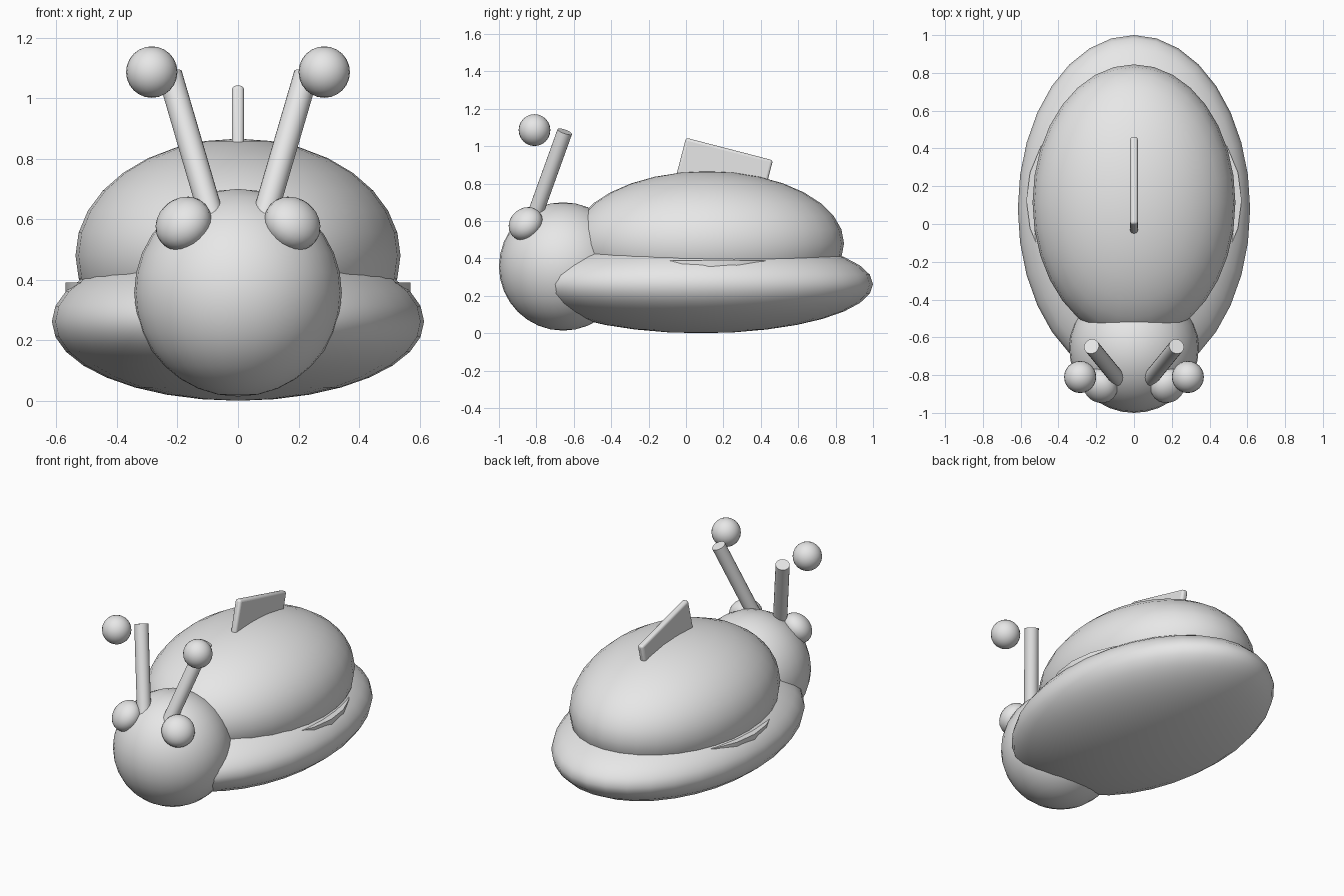
import bpy, math
from mathutils import Vector

if "Cube" in bpy.data.objects:
    bpy.data.objects.remove(bpy.data.objects["Cube"])

grey = bpy.data.materials.new("plain grey")
grey.diffuse_color = (0.8, 0.8, 0.8, 1)
grey.use_nodes = True
grey.node_tree.nodes["Principled BSDF"].inputs["Base Color"].default_value = grey.diffuse_color


def finish(name, angle=40):
    ob = bpy.context.object
    ob.name = name
    ob.data.materials.append(grey)
    bpy.ops.object.shade_smooth_by_angle(angle=math.radians(angle))
    return ob


def ball(name, loc, radii, axis=None, segments=32, rings=16):
    """Ellipsoid whose local z may be turned towards an axis."""
    bpy.ops.mesh.primitive_uv_sphere_add(segments=segments, ring_count=rings, location=loc)
    ob = bpy.context.object
    ob.scale = radii
    if axis:
        ob.rotation_euler = Vector(axis).to_track_quat('Z', 'Y').to_euler()
    return finish(name)


def rod(name, start, end, radius, segments):
    a, b = Vector(start), Vector(end)
    bpy.ops.mesh.primitive_cylinder_add(vertices=segments, radius=radius,
                                        depth=(b - a).length, location=(a + b) / 2)
    bpy.context.object.rotation_euler = (b - a).to_track_quat('Z', 'Y').to_euler()
    return finish(name)


# Body: broad foot, domed shell and round head
ball("foot", (0, 0.08, 0.262), (0.615, 0.92, 0.262))
ball("shell", (0, 0.113, 0.48), (0.537, 0.732, 0.386))
ball("head", (0, -0.657, 0.357), (0.343, 0.343, 0.343))

# Flat disc under the shell, its rim showing at both sides
rod("shell_rim", (0, 0.125, 0.31), (0, 0.125, 0.39), 0.57, 24)

# Tilted fin on the shell, with rounded edges
tilt = math.radians(-14.5)
length, height = 0.48, 0.26
along = Vector((0, math.cos(tilt), math.sin(tilt)))
up = Vector((0, -math.sin(tilt), math.cos(tilt)))
front_top = Vector((0, 0.0, 1.045))
bpy.ops.mesh.primitive_cube_add(size=1, location=front_top + along * length / 2 - up * height / 2)
fin = bpy.context.object
fin.scale = (0.04, length, height)
bpy.ops.object.transform_apply(location=False, rotation=False, scale=True)
fin.rotation_euler = (tilt, 0, 0)
finish("fin")
bevel = fin.modifiers.new("rounding", 'BEVEL')
bevel.width = 0.014
bevel.segments = 3

# Eyes, feelers and feeler tips on both sides
for side, s in (("right", 1), ("left", -1)):
    ball(side + "_eye", (s * 0.18, -0.857, 0.585), (0.097, 0.097, 0.078),
         axis=(s * 0.51, -0.57, 0.65), segments=24, rings=12)
    rod(side + "_feeler", (s * 0.085, -0.82, 0.6), (s * 0.225, -0.648, 1.078), 0.041, 20)
    ball(side + "_feeler_tip", (s * 0.285, -0.81, 1.086), (0.085, 0.085, 0.085),
         segments=24, rings=12)
